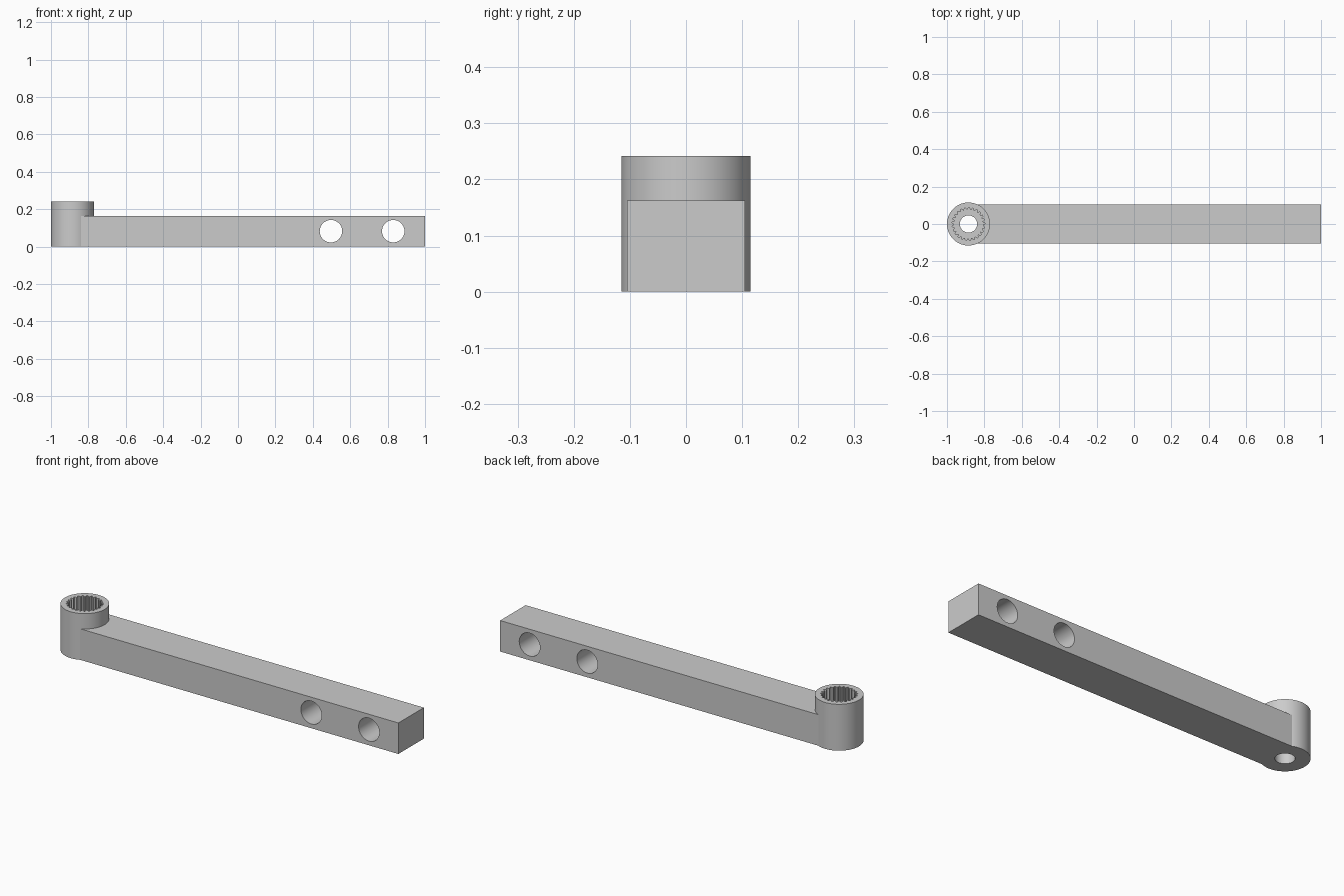
import bpy
import bmesh
from math import cos, sin, pi, radians

if "Cube" in bpy.data.objects:
    bpy.data.objects.remove(bpy.data.objects["Cube"], do_unlink=True)

HUB_X = -0.885
HUB_R = 0.115
HUB_H = 0.242
ARM_H = 0.162
ARM_HALF = 0.105

grey = bpy.data.materials.new("light_grey")
grey.use_nodes = True
colour = (0.6, 0.6, 0.6, 1)
grey.diffuse_color = colour
grey.node_tree.nodes["Principled BSDF"].inputs["Base Color"].default_value = colour


def prism(name, outline, length):
    """Extrude a counter-clockwise xy outline upwards by length."""
    bm = bmesh.new()
    base = bm.faces.new([bm.verts.new((x, y, 0)) for x, y in outline])
    extruded = bmesh.ops.extrude_face_region(bm, geom=[base])["geom"]
    tops = [v for v in extruded if isinstance(v, bmesh.types.BMVert)]
    bmesh.ops.translate(bm, verts=tops, vec=(0, 0, length))
    bmesh.ops.recalc_face_normals(bm, faces=bm.faces)
    mesh = bpy.data.meshes.new(name)
    bm.to_mesh(mesh)
    bm.free()
    mesh.materials.append(grey)
    obj = bpy.data.objects.new(name, mesh)
    bpy.context.collection.objects.link(obj)
    return obj


def ring(radii, count):
    """Points around a circle, cycling through the given radii."""
    return [(radii[i % len(radii)] * cos(2 * pi * i / count),
             radii[i % len(radii)] * sin(2 * pi * i / count))
            for i in range(count)]


def combine(target, tool, operation):
    mod = target.modifiers.new(operation, "BOOLEAN")
    mod.operation = operation
    mod.solver = "EXACT"
    mod.object = tool
    bpy.context.view_layer.objects.active = target
    bpy.ops.object.modifier_apply(modifier=mod.name)
    bpy.data.objects.remove(tool, do_unlink=True)


# Square bar joined to the round hub
arm = prism("lever_arm", [(HUB_X, -ARM_HALF), (1, -ARM_HALF),
                          (1, ARM_HALF), (HUB_X, ARM_HALF)], ARM_H)
hub = prism("hub", ring([HUB_R], 96), HUB_H)
hub.location.x = HUB_X
bpy.context.view_layer.update()
combine(arm, hub, "UNION")

# Toothed socket from the top of the hub
socket = prism("socket_cutter", ring([0.088, 0.088, 0.077, 0.077], 100), 0.2)
socket.location = (HUB_X, 0, 0.12)
bpy.context.view_layer.update()
combine(arm, socket, "DIFFERENCE")

# Screw hole through the hub floor
screw = prism("screw_cutter", ring([0.046], 48), 0.2)
screw.location = (HUB_X, 0, -0.05)
bpy.context.view_layer.update()
combine(arm, screw, "DIFFERENCE")

# Two cross holes through the bar
for x in (0.497, 0.83):
    hole = prism("cross_cutter", ring([0.06], 64), 0.4)
    hole.rotation_euler.x = radians(90)
    hole.location = (x, 0.2, 0.082)
    bpy.context.view_layer.update()
    combine(arm, hole, "DIFFERENCE")

# Smooth the round walls, keep the edges and teeth crisp
bpy.ops.object.select_all(action="DESELECT")
arm.select_set(True)
bpy.context.view_layer.objects.active = arm
bpy.ops.object.shade_smooth_by_angle(angle=radians(20))
